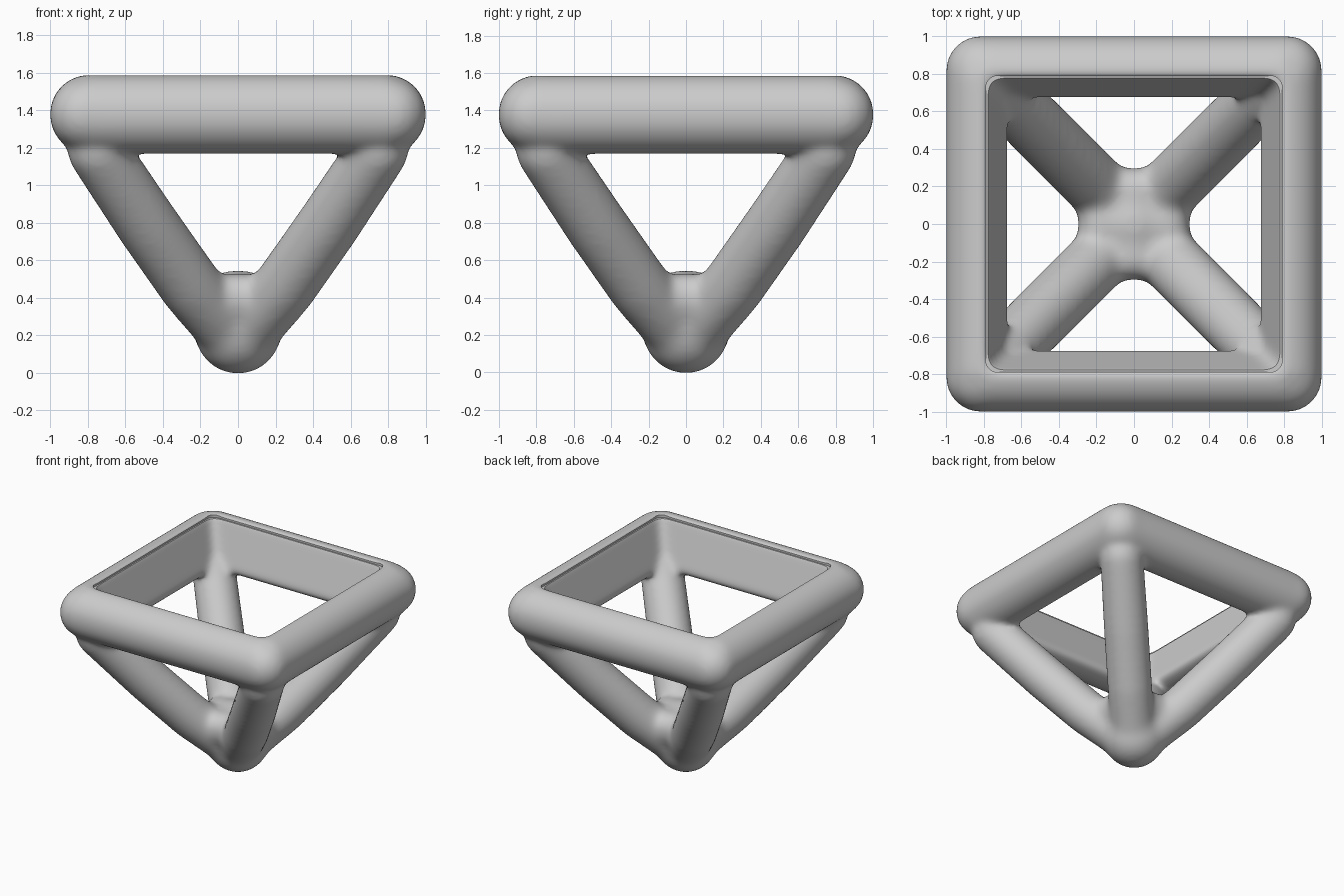
import bpy
import bmesh
from mathutils import Vector, Matrix

if "Cube" in bpy.data.objects:
    bpy.data.objects.remove(bpy.data.objects["Cube"])

SIGNS = [(1, 1), (-1, 1), (-1, -1), (1, -1)]
R, C, ZC = 0.212, 0.792, 1.378


def ball(bm, p, r):
    bmesh.ops.create_uvsphere(bm, u_segments=32, v_segments=16, radius=r,
                              matrix=Matrix.Translation(p))


def rod(bm, a, b, ra, rb):
    a, b = Vector(a), Vector(b)
    d = b - a
    m = Matrix.Translation((a + b) / 2) @ d.to_track_quat('Z', 'Y').to_matrix().to_4x4()
    bmesh.ops.create_cone(bm, cap_ends=True, segments=32, radius1=ra, radius2=rb,
                          depth=d.length, matrix=m)


def finish(bm, name):
    me = bpy.data.meshes.new(name)
    bm.to_mesh(me)
    bm.free()
    ob = bpy.data.objects.new(name, me)
    bpy.context.collection.objects.link(ob)
    return ob


def apply_mods(ob):
    dg = bpy.context.evaluated_depsgraph_get()
    me = bpy.data.meshes.new_from_object(ob.evaluated_get(dg))
    ob.modifiers.clear()
    ob.data = me


def blend(ob, iterations):
    m = ob.modifiers.new("Fuse", 'REMESH')
    m.mode = 'VOXEL'
    m.voxel_size = 0.018
    s = ob.modifiers.new("Soften", 'SMOOTH')
    s.factor = 0.5
    s.iterations = iterations
    apply_mods(ob)


def cut_square(ob, levels, radius):
    # cut a square hole with rounded corners; levels = (half width, z) bottom and top
    bm = bmesh.new()
    lo, hi = [[bm.verts.new((h * sx, h * sy, z)) for sx, sy in SIGNS] for h, z in levels]
    bm.faces.new(lo[::-1])
    bm.faces.new(hi)
    for i in range(4):
        j = (i + 1) % 4
        bm.faces.new((lo[i], lo[j], hi[j], hi[i]))
    edges = [e for e in bm.edges if abs(e.verts[0].co.z - e.verts[1].co.z) > 0.1]
    bmesh.ops.bevel(bm, geom=edges, offset=radius, segments=5, profile=0.5, affect='EDGES')
    bmesh.ops.recalc_face_normals(bm, faces=bm.faces[:])
    cutter = finish(bm, "recess_cutter")
    cutter.hide_render = True
    b = ob.modifiers.new("Recess", 'BOOLEAN')
    b.operation = 'DIFFERENCE'
    b.solver = 'EXACT'
    b.object = cutter
    apply_mods(ob)
    bpy.data.objects.remove(cutter)


# square top ring
bm = bmesh.new()
for i, (sx, sy) in enumerate(SIGNS):
    tx, ty = SIGNS[(i + 1) % 4]
    e = 0.815
    # straight side, slightly longer than the centre line for a tighter corner
    a = (C * sx, e * sy, ZC) if sx == tx else (e * sx, C * sy, ZC)
    b = (C * tx, e * ty, ZC) if sx == tx else (e * tx, C * ty, ZC)
    rod(bm, a, b, R, R)
    ball(bm, (e * sx, e * sy, ZC), 0.192)
frame = finish(bm, "frame")
blend(frame, 4)

# sloping inner wall of the ring
slope = (0.785 - 0.662) / (1.585 - 1.2)
cut_square(frame, [(0.785 + slope * (z - 1.585), z) for z in (1.1, 1.7)], 0.06)

# bottom hub with webs, and four slightly bowed legs
bm = bmesh.new()
ball(bm, (0, 0, 0.226), 0.236)
ball(bm, (0, 0, 0.3), 0.25)
for x, y in ((1, 0), (-1, 0), (0, 1), (0, -1)):
    ball(bm, (0.17 * x, 0.17 * y, 0.4), 0.135)
path = [(0, 0.165, 0.168), (0.25, 0.458, 0.17), (0.48, 0.785, 0.17),
        (0.75, 1.19, 0.165), (0.815, 1.32, 0.11)]
for sx, sy in SIGNS:
    for (a, za, ra), (b, zb, rb) in zip(path, path[1:]):
        rod(bm, (sx * a, sy * a, za), (sx * b, sy * b, zb), ra, rb)
        ball(bm, (sx * b, sy * b, zb), rb)
legs = finish(bm, "legs")
blend(legs, 20)

# fuse legs and ring into one body
bm = bmesh.new()
bm.from_mesh(frame.data)
bm.from_mesh(legs.data)
bm.to_mesh(frame.data)
bm.free()
bpy.data.objects.remove(legs)
blend(frame, 24)

# crisp lip at the top of the recess
cut_square(frame, [(0.79, 1.56), (0.79, 1.7)], 0.06)

bpy.ops.object.select_all(action='DESELECT')
frame.select_set(True)
bpy.context.view_layer.objects.active = frame
bpy.ops.object.shade_smooth_by_angle(angle=0.6)
